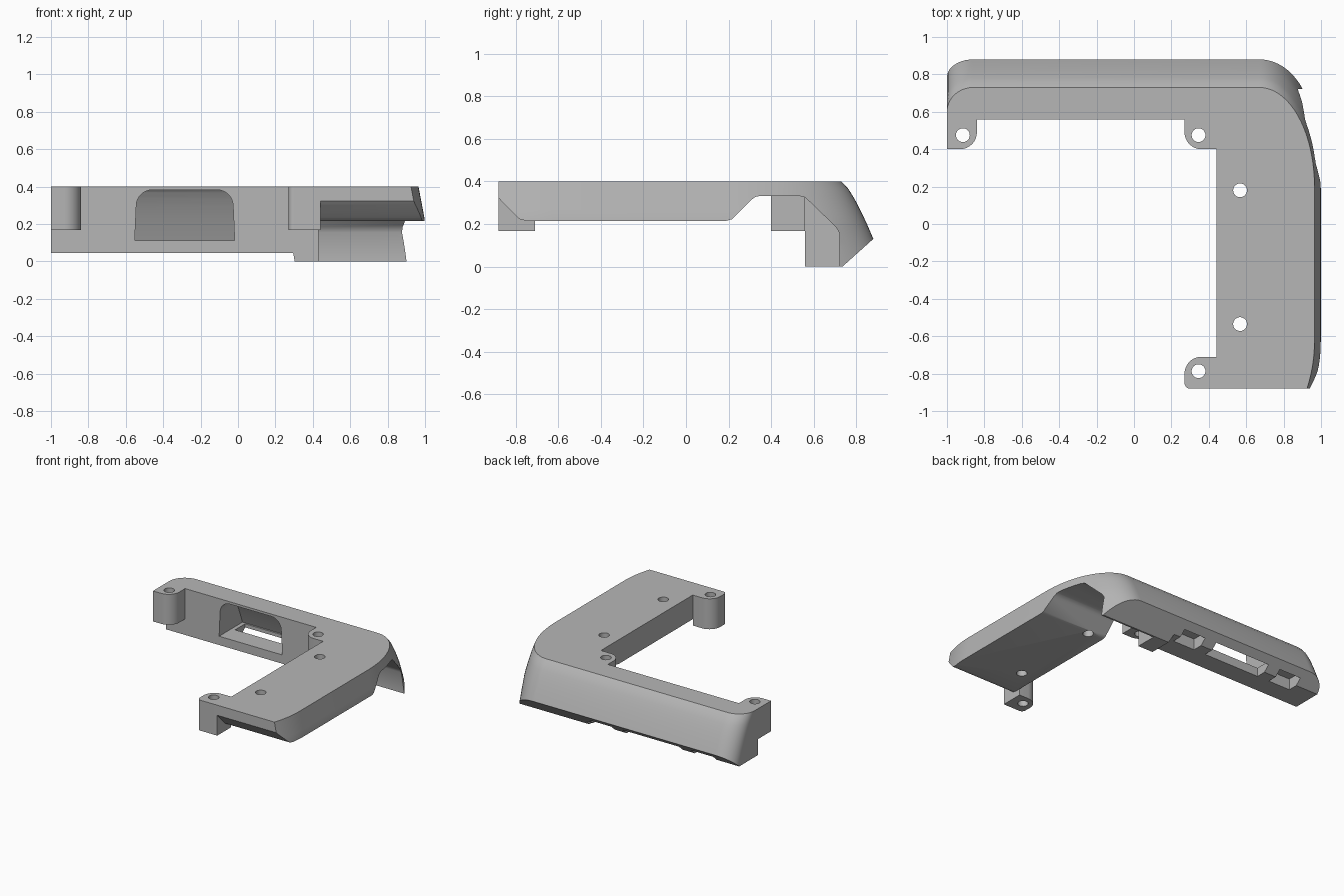
import bpy
import bmesh
from math import sin, cos, pi, radians
from mathutils import Vector

cube = bpy.data.objects.get("Cube")
if cube:
    bpy.data.objects.remove(cube, do_unlink=True)

grey = bpy.data.materials.new("plain_grey")
grey.use_nodes = True
grey.diffuse_color = (0.47, 0.47, 0.47, 1)
grey.node_tree.nodes["Principled BSDF"].inputs["Base Color"].default_value = grey.diffuse_color

TOP = 0.40


def loft(name, rings):
    """Closed solid through rings of equal point count."""
    bm = bmesh.new()
    loops = [[bm.verts.new(p) for p in ring] for ring in rings]
    for a, b in zip(loops, loops[1:]):
        for i in range(len(a)):
            j = (i + 1) % len(a)
            bm.faces.new((a[i], a[j], b[j], b[i]))
    bm.faces.new(loops[0][::-1])
    bm.faces.new(loops[-1])
    bmesh.ops.recalc_face_normals(bm, faces=bm.faces)
    mesh = bpy.data.meshes.new(name)
    bm.to_mesh(mesh)
    bm.free()
    mesh.materials.append(grey)
    ob = bpy.data.objects.new(name, mesh)
    bpy.context.collection.objects.link(ob)
    return ob


def prism(name, pts, axis, lo, hi):
    """Extrude a flat outline along one axis."""
    def place(p, d):
        q = list(p)
        q.insert(axis, d)
        return q
    return loft(name, [[place(p, d) for p in pts] for d in (lo, hi)])


def box(name, x0, x1, y0, y1, z0, z1):
    return prism(name, [(x0, y0), (x1, y0), (x1, y1), (x0, y1)], 2, z0, z1)


def rounded(corners, steps=8):
    """Outline from (u, v, radius) corners, blended with arcs."""
    out = []
    for i, (u, v, r) in enumerate(corners):
        c = Vector((u, v))
        if r == 0:
            out.append((u, v))
            continue
        a = Vector(corners[i - 1][:2]) - c
        b = Vector(corners[(i + 1) % len(corners)][:2]) - c
        a, b = a.normalized() * r, b.normalized() * r
        for k in range(steps + 1):
            t = k / steps * pi / 2
            out.append(tuple(c + a * (1 - sin(t)) + b * (1 - cos(t))))
    return out


def combine(ob, other, operation="DIFFERENCE"):
    mod = ob.modifiers.new("shape", "BOOLEAN")
    mod.operation, mod.object, mod.solver = operation, other, "EXACT"
    bpy.context.view_layer.objects.active = ob
    bpy.ops.object.modifier_apply(modifier=mod.name)
    bpy.data.objects.remove(other, do_unlink=True)


# Outer wall: bulging back, gently leaning side
def back_y(z):
    return 0.73 + 0.15 * (max(TOP - z, 0) / 0.27) ** 0.75


def side_x(z):
    return min(0.965 + 0.19 * (TOP - z), 1.0)


def outline(z):
    yb, xr = back_y(z), side_x(z)
    pts = [(-1, 0.56), (0.44, 0.56), (0.44, -0.88)]
    for k in range(9):                        # front end of the side arm
        t = k / 8
        pts.append((xr - 0.04 * (1 - t) ** 2, -0.88 + 0.25 * t))
    for k in range(21):                       # large outer corner
        t = k / 20 * pi / 2
        pts.append((0.67 + (xr - 0.67) * cos(t), 0.2 + (yb - 0.2) * sin(t)))
    for k in range(11):                       # rounded free end
        t = k / 10 * pi / 2
        pts.append((-0.86 - 0.14 * sin(t), yb - 0.13 * (1 - cos(t))))
    return [(x, y, z) for x, y in pts]


body = loft("bracket_body", [outline(TOP * i / 12) for i in range(13)])

# Underside of the side arm and the channel below the corner
under = [(-1, -0.2), (-1, 0.335), (-0.89, 0.335), (-0.865, 0.305), (-0.80, 0.24),
         (-0.78, 0.222), (-0.75, 0.215), (0.19, 0.215), (0.215, 0.222), (0.305, 0.312),
         (0.325, 0.327), (0.35, 0.332), (0.53, 0.332), (0.56, 0.325), (0.705, 0.185),
         (0.722, 0.155), (0.722, -0.2)]
combine(body, prism("channel", under, 0, 0.43, 1.3))

# Sloped lower back edge, and the raised bottom of the long arm
combine(body, prism("slope", [(0.735, 0), (0.88, 0.13), (1.1, 0.327), (1.1, -0.2),
                              (0.735, -0.2)], 0, -1.3, 1.3))
combine(body, prism("raise", [(-1.3, 0.045), (0.295, 0.045), (0.305, -0.01), (0.305, -0.2),
                              (-1.3, -0.2)], 1, 0.3, 1.2))

# Three round-topped windows, each with a slot through the floor
side_window = [(-0.84, 0.112, 0), (-0.594, 0.112, 0), (-0.6, 0.382, 0.09), (-0.775, 0.382, 0.09)]
mirrored = [(-0.572 - x, z, r) for x, z, r in side_window]
middle = [(-0.552, 0.112, 0), (-0.018, 0.112, 0), (-0.03, 0.382, 0.08), (-0.54, 0.382, 0.08)]
levels = [0.09 + 0.31 * i / 10 for i in range(10)]
for shape in (side_window, middle, mirrored):
    pocket = prism("pocket", rounded(shape), 1, 0.5, 0.95)
    depth = [(0.45, 0.09)] + [(back_y(z) - 0.045, z) for z in levels + [TOP]] + [(0.45, TOP)]
    combine(pocket, prism("depth", depth, 0, -1.2, 0.5), "INTERSECT")
    combine(body, pocket)
    xs = [c[0] for c in shape]
    combine(body, box("slot", min(xs) + 0.03, max(xs) - 0.03, 0.71, 0.83, -0.1, 0.13))

# Screw posts with rounded free corners
posts = {
    "end_post": [(-1, 0.4, 0), (-0.84, 0.4, 0.09), (-0.84, 0.56, 0), (-1, 0.56, 0)],
    "corner_post": [(0.27, 0.4, 0.09), (0.44, 0.4, 0), (0.44, 0.56, 0), (0.27, 0.56, 0)],
    "front_post": [(0.27, -0.88, 0.03), (0.44, -0.88, 0), (0.44, -0.71, 0), (0.27, -0.71, 0.09)],
}
holes = {"end_post": (-0.915, 0.475), "corner_post": (0.345, 0.475), "front_post": (0.345, -0.787)}


def drill(ob, x, y):
    ring = [(x + 0.037 * cos(k * pi / 12), y + 0.037 * sin(k * pi / 12)) for k in range(24)]
    combine(ob, prism("drill", ring, 2, -0.2, 0.6))


parts = [body]
for name, corners in posts.items():
    post = prism(name, rounded(corners), 2, 0.167, TOP)
    drill(post, *holes[name])
    parts.append(post)
for y in (0.18, -0.535):
    drill(body, 0.567, y)

# Smooth curved walls, crisp edges
for ob in parts:
    bpy.ops.object.select_all(action="DESELECT")
    ob.select_set(True)
    bpy.context.view_layer.objects.active = ob
    bpy.ops.object.shade_smooth_by_angle(angle=radians(30))
